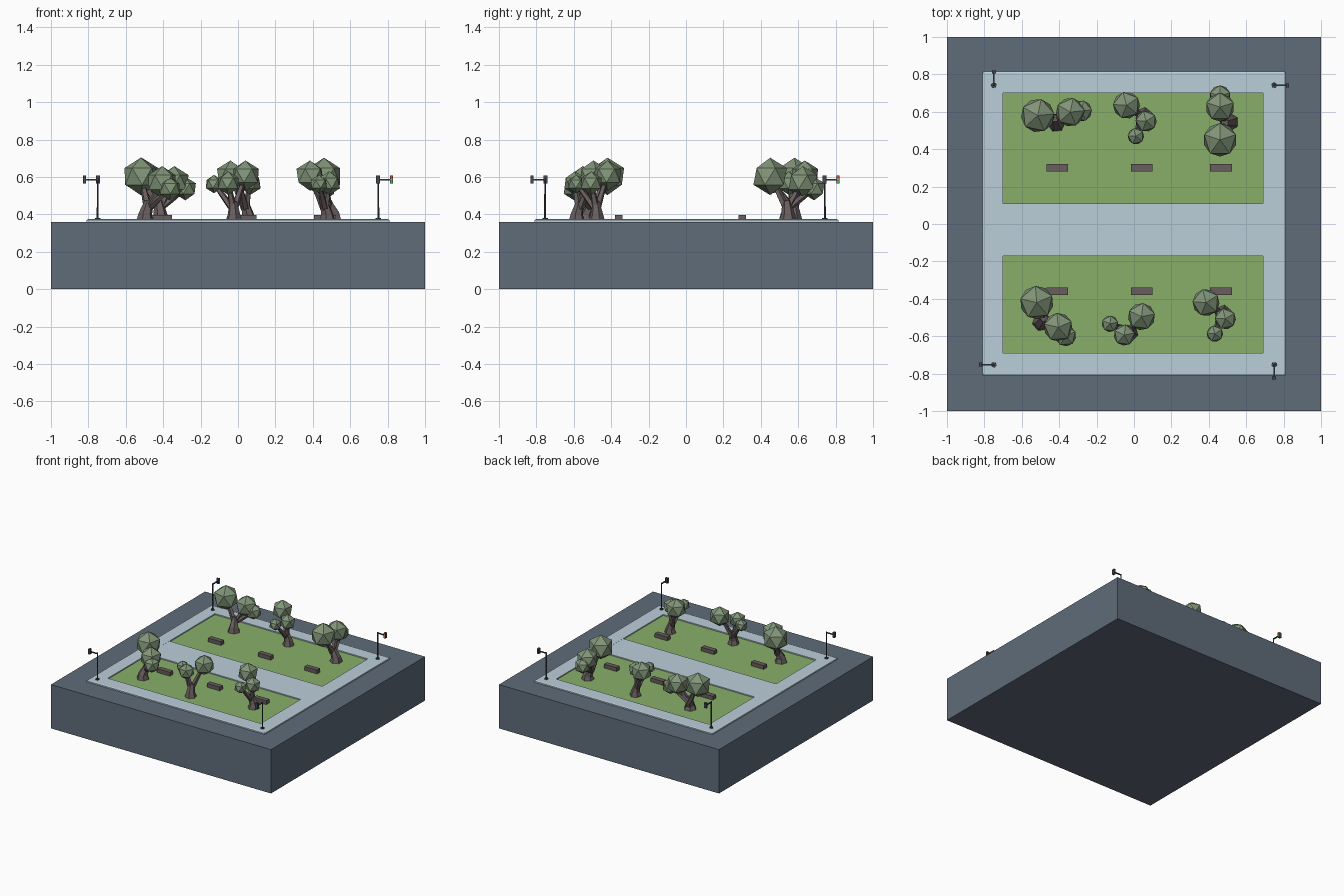
import bpy, bmesh
from math import radians, cos, sin, pi
from mathutils import Vector, Matrix

if "Cube" in bpy.data.objects:
    bpy.data.objects.remove(bpy.data.objects["Cube"])


def mat(name, rgb):
    m = bpy.data.materials.new(name)
    m.diffuse_color = (*rgb, 1)
    m.use_nodes = True
    m.node_tree.nodes["Principled BSDF"].inputs["Base Color"].default_value = m.diffuse_color
    return m


SLATE = mat("slate", (.115, .15, .195))
PAVING = mat("paving", (.50, .62, .70))
GRASS = mat("grass", (.25, .43, .14))
LEAF = mat("leaf", (.22, .30, .19))
BARK = mat("bark", (.14, .11, .11))
METAL = mat("metal", (.05, .065, .08))
RED, AMBER, GREEN = (mat("red", (.7, .06, .04)), mat("amber", (.8, .4, .05)),
                     mat("green", (.05, .5, .15)))


def finish(name, bm, material):
    bmesh.ops.recalc_face_normals(bm, faces=bm.faces[:])
    me = bpy.data.meshes.new(name)
    bm.to_mesh(me)
    bm.free()
    me.materials.append(material)
    ob = bpy.data.objects.new(name, me)
    bpy.context.collection.objects.link(ob)
    return ob


def box(name, x, y, z, material, M=Matrix()):
    """Box from (min, max) pairs."""
    bm = bmesh.new()
    bmesh.ops.create_cube(bm, size=1)
    for v in bm.verts:
        v.co = M @ Vector([a + (c + .5) * (b - a) for c, (a, b) in zip(v.co, (x, y, z))])
    return finish(name, bm, material)


def tube(bm, path, sides=6):
    """Closed tapered tube through (point, radius) pairs."""
    pts = [Vector(p) for p, r in path]
    rings = []
    for i, (p, r) in enumerate(path):
        d = pts[min(i + 1, len(pts) - 1)] - pts[max(i - 1, 0)]
        if i == 0:
            d = Vector((0, 0, 1))
        q = Vector((0, 0, 1)).rotation_difference(d)
        rings.append([bm.verts.new(pts[i] + q @ Vector((r * cos(2 * pi * k / sides),
                      r * sin(2 * pi * k / sides), 0))) for k in range(sides)])
    for a, b in zip(rings, rings[1:]):
        for k in range(sides):
            n = (k + 1) % sides
            bm.faces.new((a[k], a[n], b[n], b[k]))
    bm.faces.new(rings[0][::-1])
    bm.faces.new(rings[-1])


# Ground block
box("base_block", (-1, 1), (-1, 1), (0, .36), SLATE)

# Paved frame: chamfered outer edge, open middle
bm = bmesh.new()
loops = []
for (x0, x1, y0, y1, z) in ((-.7, .69, -.69, .7, .36), (-.7, .69, -.69, .7, .374),
                            (-.802, .802, -.802, .807, .374), (-.81, .81, -.81, .815, .37),
                            (-.81, .81, -.81, .815, .36)):
    loops.append([bm.verts.new((x, y, z)) for x, y in
                  ((x0, y0), (x1, y0), (x1, y1), (x0, y1))])
for a, b in zip(loops, loops[1:] + loops[:1]):
    for k in range(4):
        n = (k + 1) % 4
        bm.faces.new((a[k], a[n], b[n], b[k]))
finish("paved_frame", bm, PAVING)
box("centre_path", (-.7, .69), (-.17, .11), (.36, .3735), PAVING)

# Sunken lawns and their benches
for side, ys, yb in (("back", (.11, .70), .30), ("front", (-.69, -.17), -.36)):
    box(side + "_lawn", (-.7, .69), ys, (.358, .365), GRASS)
    for xb in (-.41, .042, .465):
        box(side + "_bench", (xb - .058, xb + .058), (yb - .02, yb + .02), (.365, .396), BARK)

# Trees, laid out relative to the main crown: trunk foot, crowns, fork
BIG = dict(foot=(.095, -.05), fork=(.09, -.025, .455),
           crowns=[((0, 0, .603), .1), ((.175, 0, .572), .086), ((.235, 0, .538), .063)],
           r=.05)
SMALL = dict(foot=(.107, .015), fork=(.1, .005, .45),
             crowns=[((0, 0, .607), .081), ((.135, 0, .567), .063), ((.143, -.097, .562), .049)],
             r=.046)


def tree(kind, x, y, angle):
    M = Matrix.Translation((x, y, 0)) @ Matrix.Rotation(radians(angle), 4, 'Z')
    fx, fy = kind["foot"]
    fork = Vector(kind["fork"])
    r = kind["r"]
    bm = bmesh.new()
    tube(bm, [((fx, fy, .362), r), ((fx, fy, .40), r * .74), (fork, r * .52),
              (fork + Vector((0, 0, .02)), r * .4)])
    for c, cr in kind["crowns"]:
        end = Vector(c)
        mid = fork.lerp(end, .5) - Vector((0, 0, .012))
        tube(bm, [(fork - Vector((0, 0, .03)), r * .5), (mid, r * .36), (end, r * .22)], 5)
    bm.transform(M)
    finish("tree_trunk", bm, BARK)
    bm = bmesh.new()
    for c, cr in kind["crowns"]:
        bmesh.ops.create_icosphere(bm, subdivisions=1, radius=cr,
                                   matrix=M @ Matrix.Translation(c))
    finish("tree_crown", bm, LEAF)


for spec in ((BIG, -.515, .58, 6), (BIG, .46, .45, 90), (BIG, -.52, -.42, -49),
             (SMALL, -.04, .635, -39), (SMALL, .04, -.495, -133), (SMALL, .385, -.42, -40)):
    tree(*spec)

# Signal posts: arm along local +x, lamps facing local -y
for x, y, angle in ((.75, .742, 0), (-.75, .742, 90), (-.75, -.753, 180), (.75, -.753, 270)):
    M = Matrix.Translation((x, y, 0)) @ Matrix.Rotation(radians(angle), 4, 'Z')
    bm = bmesh.new()
    tube(bm, [((0, 0, .37), .015), ((0, 0, .381), .014)], 8)
    tube(bm, [((0, 0, .37), .0055), ((0, 0, .592), .0045)], 8)
    bm.transform(M)
    finish("signal_post", bm, METAL)
    box("signal_arm", (0, .066), (-.004, .004), (.582, .59), METAL, M)
    box("signal_head", (.062, .078), (-.012, .010), (.565, .608), METAL, M)
    for z, c in ((.6, RED), (.5865, AMBER), (.573, GREEN)):
        box("signal_lamp", (.065, .075), (-.0135, -.011), (z - .005, z + .005), c, M)
